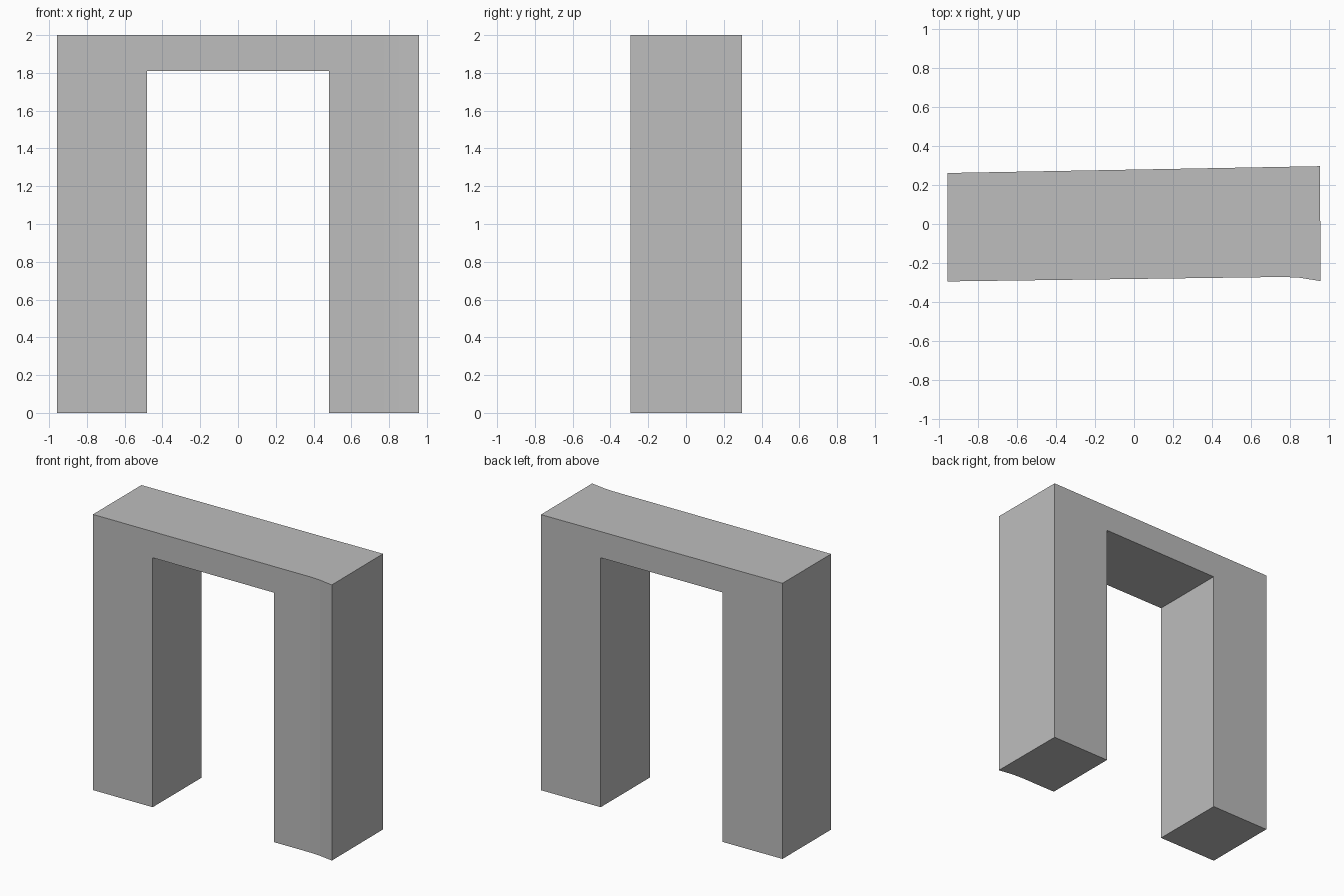
import bpy
import bmesh

cube = bpy.data.objects.get("Cube")
if cube:
    bpy.data.objects.remove(cube, do_unlink=True)

HEIGHT = 2.0
OPENING_TOP = 1.81
OPENING_HALF_WIDTH = 0.483


def prism(name, plan, bottom, top):
    """Extrude a plan outline upward into a closed block."""
    bm = bmesh.new()
    base = bm.faces.new([bm.verts.new((x, y, bottom)) for x, y in plan])
    ext = bmesh.ops.extrude_face_region(bm, geom=[base])
    for v in ext["geom"]:
        if isinstance(v, bmesh.types.BMVert):
            v.co.z = top
    bmesh.ops.recalc_face_normals(bm, faces=bm.faces)
    mesh = bpy.data.meshes.new(name)
    bm.to_mesh(mesh)
    bm.free()
    obj = bpy.data.objects.new(name, mesh)
    bpy.context.collection.objects.link(obj)
    return obj


# Plain grey stone
stone = bpy.data.materials.new("grey stone")
stone.use_nodes = True
grey = (0.51, 0.51, 0.51, 1.0)
stone.diffuse_color = grey
stone.node_tree.nodes["Principled BSDF"].inputs["Base Color"].default_value = grey

# Gateway block: slightly skewed plan with a flared front corner
outline = [(-0.958, -0.295), (0.77, -0.272), (0.85, -0.276), (0.958, -0.293),
           (0.956, 0.297), (-0.958, 0.262)]
gateway = prism("gateway", outline, 0, HEIGHT)
gateway.data.materials.append(stone)

# Passage cut through the block, leaving two legs and a lintel
w = OPENING_HALF_WIDTH
cutter = prism("passage_cutter", [(-w, -1), (w, -1), (w, 1), (-w, 1)], -0.5, OPENING_TOP)
cutter.data.materials.append(stone)
cut = gateway.modifiers.new("passage", "BOOLEAN")
cut.operation = "DIFFERENCE"
cut.solver = "EXACT"
cut.object = cutter

bpy.context.view_layer.objects.active = gateway
gateway.select_set(True)
bpy.ops.object.modifier_apply(modifier=cut.name)
bpy.data.objects.remove(cutter, do_unlink=True)
